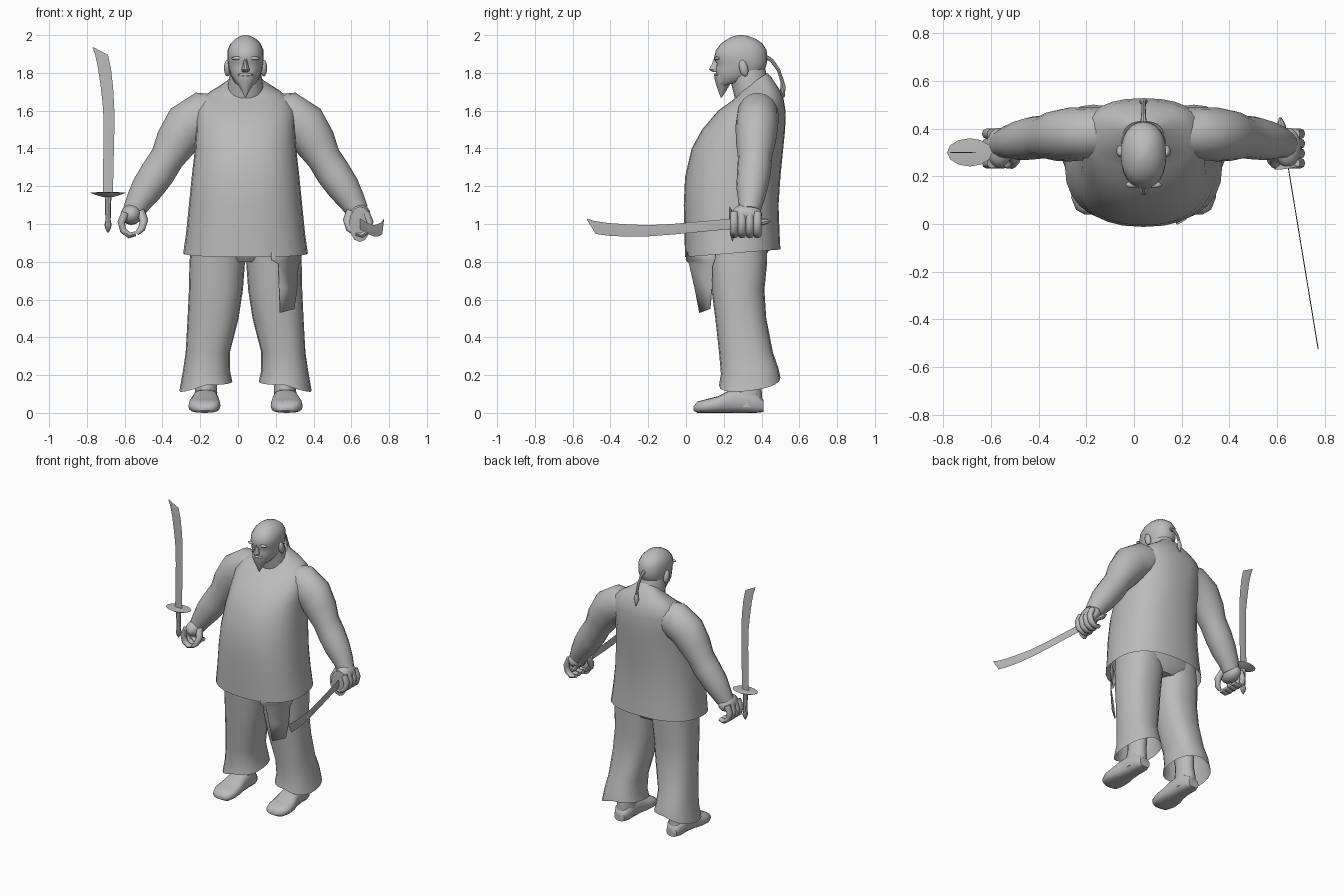
import bpy, math
from mathutils import Vector, Matrix

CX = 0.04  # body symmetry plane
grey = bpy.data.materials.new("light_grey")
grey.diffuse_color = (0.5, 0.5, 0.5, 1)


def make(name, verts, faces, smooth=40):
    me = bpy.data.meshes.new(name)
    me.from_pydata([tuple(v) for v in verts], [], faces)
    me.materials.append(grey)
    ob = bpy.data.objects.new(name, me)
    bpy.context.collection.objects.link(ob)
    bpy.ops.object.select_all(action='DESELECT')
    ob.select_set(True)
    bpy.context.view_layer.objects.active = ob
    bpy.ops.object.mode_set(mode='EDIT')
    bpy.ops.mesh.select_all(action='SELECT')
    bpy.ops.mesh.normals_make_consistent(inside=False)
    bpy.ops.object.mode_set(mode='OBJECT')
    bpy.ops.object.shade_smooth_by_angle(angle=math.radians(smooth))
    return ob


def ring(c, u, v, n, e=2.0):
    """Superellipse around c with half axes u and v."""
    pts = []
    for i in range(n):
        a = 2 * math.pi * i / n
        f = lambda t: math.copysign(abs(t) ** (2 / e), t)
        pts.append(Vector(c) + Vector(u) * f(math.cos(a)) + Vector(v) * f(math.sin(a)))
    return pts


def loft(name, rings, start=True, end=True, smooth=40):
    n = len(rings[0])
    verts = [p for r in rings for p in r]
    faces = [(k * n + i, k * n + (i + 1) % n, (k + 1) * n + (i + 1) % n, (k + 1) * n + i)
             for k in range(len(rings) - 1) for i in range(n)]
    if start:
        faces.append(tuple(range(n)))
    if end:
        faces.append(tuple(range(len(verts) - n, len(verts))))
    return make(name, verts, faces, smooth)


def stack(name, rows, n=20, e=2.0, start=True, end=True, smooth=40):
    """Rows: z, centre x, half width, front y, back y, rise from front to back."""
    rs = []
    for z, x, w, yf, yb, tilt in rows:
        rs.append(ring((x, (yf + yb) / 2, z), (w, 0, 0), (0, (yb - yf) / 2, tilt), n, e))
    return loft(name, rs, start, end, smooth)


def tube(name, rows, n=10):
    """Rows: point, in-plane radius, depth radius along y; path stays near one xz plane."""
    rs = []
    for i, (p, r, d) in enumerate(rows):
        a, b = Vector(rows[max(i - 1, 0)][0]), Vector(rows[min(i + 1, len(rows) - 1)][0])
        t = (b - a)
        t.y = 0
        t.normalize()
        rs.append(ring(p, Vector((t.z, 0, -t.x)) * r, (0, d, 0), n))
    return loft(name, rs, smooth=60)


def ball(name, c, r, rot=0):
    rs = []
    for k in range(9):
        a = math.pi * (k + 0.15) / 8.3
        s = math.sin(a)
        rs.append(ring((0, 0, -math.cos(a) * r[2]), (r[0] * s, 0, 0), (0, r[1] * s, 0), 14))
    ob = loft(name, rs, smooth=80)
    ob.data.transform(Matrix.Translation(c) @ Matrix.Rotation(rot, 4, 'X'))
    return ob


# Tunic: bulging belly, flared open hem, sloping shoulders and tilted collar
stack("tunic", [
    (0.845, CX, .330, -.005, .50, .02), (0.95, CX, .315, -.008, .495, .01),
    (1.10, CX, .300, -.012, .49, 0), (1.25, CX, .285, -.005, .50, 0),
    (1.40, CX, .268, .03, .515, 0), (1.50, CX, .262, .085, .525, 0),
    (1.60, CX, .262, .17, .527, 0), (1.66, CX, .235, .24, .515, .01),
    (1.70, CX, .185, .275, .49, .02), (1.74, CX, .105, .285, .45, .04),
    (1.755, CX, .085, .30, .43, .045)], n=28, e=2.4, start=False)

# Neck and head
stack("neck", [(1.62, CX, .10, .27, .45, 0), (1.72, CX, .095, .25, .44, .02),
               (1.82, CX, .08, .22, .42, 0)])
stack("head", [
    (1.735, CX, .032, .175, .25, .01), (1.75, CX, .058, .165, .34, .015),
    (1.79, CX, .080, .158, .40, 0), (1.825, CX, .089, .158, .42, 0),
    (1.85, CX, .093, .162, .428, 0), (1.872, CX, .095, .147, .43, 0),
    (1.92, CX, .095, .158, .427, 0), (1.955, CX, .080, .185, .405, 0),
    (1.98, CX, .055, .22, .37, 0), (1.995, CX, .027, .255, .33, 0),
    (2.0, CX, .008, .28, .30, 0)], n=24, e=2.2, smooth=80)
stack("nose", [(1.88, CX, .010, .148, .19, 0), (1.845, CX, .013, .135, .19, 0),
               (1.818, CX, .022, .120, .19, 0), (1.805, CX, .018, .14, .19, 0)], n=10)
stack("beard", [(1.79, CX, .050, .150, .22, 0), (1.765, CX, .055, .152, .25, 0),
                (1.735, CX, .038, .160, .23, 0), (1.70, CX, .018, .172, .21, 0),
                (1.67, CX, .003, .183, .19, 0)], n=12)
ball("moustache", (CX, .165, 1.79), (.042, .017, .009))
for s, side in ((-1, "right"), (1, "left")):
    ball(side + "_ear", (CX + s * .097, .305, 1.825), (.017, .024, .045), .25)
    ball(side + "_brow", (CX + s * .042, .165, 1.877), (.034, .014, .010))

# Ponytail hanging down the back
tail = [(.42, 1.885, .014), (.455, 1.865, .010), (.49, 1.815, .009),
        (.508, 1.76, .010), (.513, 1.715, .018), (.52, 1.67, .003)]
loft("ponytail", [ring((CX, y, z), (r, 0, 0), (0, r * .8, r * .6), 8) for y, z, r in tail])

for s, side in ((-1, "right"), (1, "left")):
    X = lambda x: CX + s * (x - CX)

    # Arm: heavy shoulder, thick forearm, narrow wrist
    arm = [(.17, .385, 1.585, .10, .10), (.26, .38, 1.575, .128, .11), (.35, .375, 1.52, .125, .113),
           (.41, .37, 1.43, .110, .105), (.455, .365, 1.35, .090, .09), (.505, .36, 1.27, .092, .09),
           (.56, .35, 1.19, .086, .083), (.605, .345, 1.12, .070, .068), (.635, .335, 1.065, .058, .058)]
    tube(side + "_arm", [((X(x), y, z), r, d) for x, y, z, r, d in arm], 16)

    # Hand: palm, four curled fingers and a thumb
    ball(side + "_palm", (X(.645), .32, 1.05), (.056, .085, .055))
    for k in range(4):
        y = .255 + k * .041
        path = [(.675, 1.06, .026), (.698, 1.01, .023), (.688, .965, .021),
                (.655, .940, .019), (.622, .948, .015)]
        tube(f"{side}_finger_{k + 1}", [((X(x), y, z), r * .85, .022) for x, z, r in path], 8)
    path = [(.60, .30, 1.07, .026), (.578, .27, 1.02, .023), (.59, .25, .975, .019), (.615, .245, .95, .012)]
    tube(side + "_thumb", [((X(x), y, z), r, r) for x, y, z, r in path], 8)

    # Trouser leg with open flared cuff dipping at its outer corner
    leg = [(.145, .250, .140, .175, .50, .02), (.22, .247, .125, .185, .49, .015), (.32, .240, .117, .175, .46, 0),
           (.50, .212, .135, .155, .425, 0), (.65, .197, .143, .135, .415, 0),
           (.80, .190, .147, .12, .43, 0), (.95, .180, .14, .10, .43, 0)]
    trouser = stack(side + "_trouser_leg", [(z, X(x), w, a, b, t) for z, x, w, a, b, t in leg],
                    n=20, e=2.4, start=False)
    for v in trouser.data.vertices[:20]:
        v.co.z += .022 - .05 * max(0, s * (v.co.x - X(.25))) / .14

    # Ankle and shoe
    stack(side + "_ankle", [(.03, X(.25), .062, .24, .40, 0), (.10, X(.25), .060, .235, .405, 0),
                            (.17, X(.245), .055, .25, .395, 0), (.30, X(.24), .06, .25, .40, 0)], n=14)
    shoe = [(.04, .252, .035, .012, .035), (.06, .255, .068, .0, .06), (.11, .258, .085, .0, .073),
            (.17, .257, .083, .0, .088), (.23, .253, .070, .0, .12), (.30, .25, .062, .0, .13),
            (.37, .25, .060, .0, .11), (.41, .25, .04, .005, .07)]
    loft(side + "_shoe", [ring((X(x), y, (a + b) / 2), (w, 0, 0), (0, 0, (b - a) / 2), 16, 2.8)
                          for y, x, w, a, b in shoe], smooth=50)

# Hips hidden under the tunic
stack("hips", [(.80, CX, .12, .16, .40, 0), (.86, CX, .27, .11, .44, 0),
               (1.0, CX, .27, .08, .45, 0)], n=20, e=2.4)

# Cloth flap hanging from the left hip
cloth = [(.18, .02, .89), (.34, .16, .88), (.18, -.003, .81), (.335, .15, .81), (.215, .015, .79),
         (.32, .14, .78), (.22, .045, .66), (.315, .135, .66), (.225, .07, .53), (.298, .125, .55)]
flap = make("hip_cloth", cloth, [(i, i + 1, i + 3, i + 2) for i in range(0, 8, 2)], 30)
mod = flap.modifiers.new("thickness", 'SOLIDIFY')
mod.thickness = .006


# Curved sword: blade runs along local z, guard at the origin
def sword(name, matrix):
    edge = [(-.028, .026, 0), (-.026, .029, .15), (-.023, .033, .32), (-.026, .033, .45),
            (-.038, .027, .56), (-.052, .016, .66), (-.068, .0, .735), (-.083, -.076, .775)]
    blade = loft(name + "_blade", [ring(((a + b) / 2, 0, z), ((b - a) / 2, 0, 0), (0, .002, 0), 4)
                                   for a, b, z in edge])
    guard = loft(name + "_guard", [ring((0, 0, z), (w, 0, 0), (0, w * .62, 0), 12)
                                   for z, w in ((-.018, .025), (-.004, .07), (.006, .095), (.010, .03))])
    grip = loft(name + "_grip", [ring((0, 0, z), (w, 0, 0), (0, w, 0), 8)
                                 for z, w in ((0, .018), (-.14, .014), (-.165, .019), (-.185, .014), (-.205, .004))])
    for ob in (blade, guard, grip):
        ob.data.transform(matrix)


sword("floating_sword", Matrix.Translation((-.688, .30, 1.16)))
# Held sword points forward, slightly outward and down
axis = Vector((.125, -.76, -.055)).normalized()
side_axis = axis.cross(Vector((0, 0, -1))).normalized()
down = side_axis.cross(axis).normalized()
rot = Matrix((down, side_axis, axis)).transposed().to_4x4()
sword("held_sword", Matrix.Translation((.645, .245, 1.0)) @ rot)
